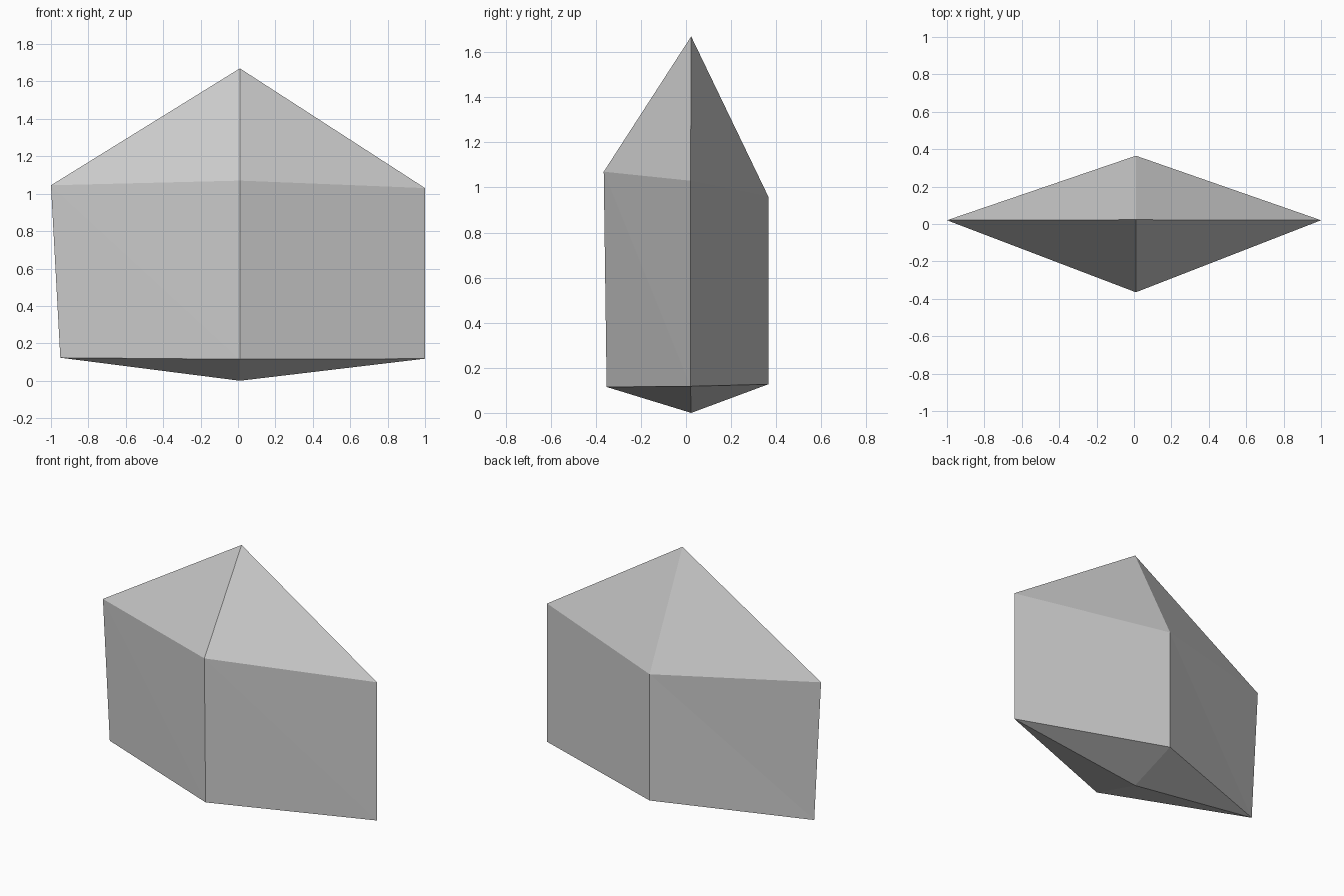
import bpy, bmesh

if "Cube" in bpy.data.objects:
    bpy.data.objects.remove(bpy.data.objects["Cube"])

# Crystal: two four-cornered rings (left, front, right, back) capped by points
UPPER = [(-1.0, 0.02, 1.045), (0.01, -0.365, 1.07), (1.0, 0.02, 1.03), (0.01, 0.365, 0.96)]
LOWER = [(-0.95, 0.02, 0.123), (0.01, -0.352, 0.115), (1.0, 0.02, 0.118), (0.01, 0.365, 0.127)]
TIP = (0.01, 0.023, 1.67)
BASE = (0.01, 0.023, 0.0)

bm = bmesh.new()
upper = [bm.verts.new(p) for p in UPPER]
lower = [bm.verts.new(p) for p in LOWER]
tip, base = bm.verts.new(TIP), bm.verts.new(BASE)

# Each side: crown facet, two wall triangles, underside facet
for i in range(4):
    j = (i + 1) % 4
    bm.faces.new((upper[i], upper[j], tip))
    bm.faces.new((upper[i], lower[i], lower[j]))
    bm.faces.new((upper[i], lower[j], upper[j]))
    bm.faces.new((lower[j], lower[i], base))
bmesh.ops.recalc_face_normals(bm, faces=bm.faces)

mesh = bpy.data.meshes.new("crystal")
bm.to_mesh(mesh)
bm.free()
bpy.context.collection.objects.link(bpy.data.objects.new("crystal", mesh))
